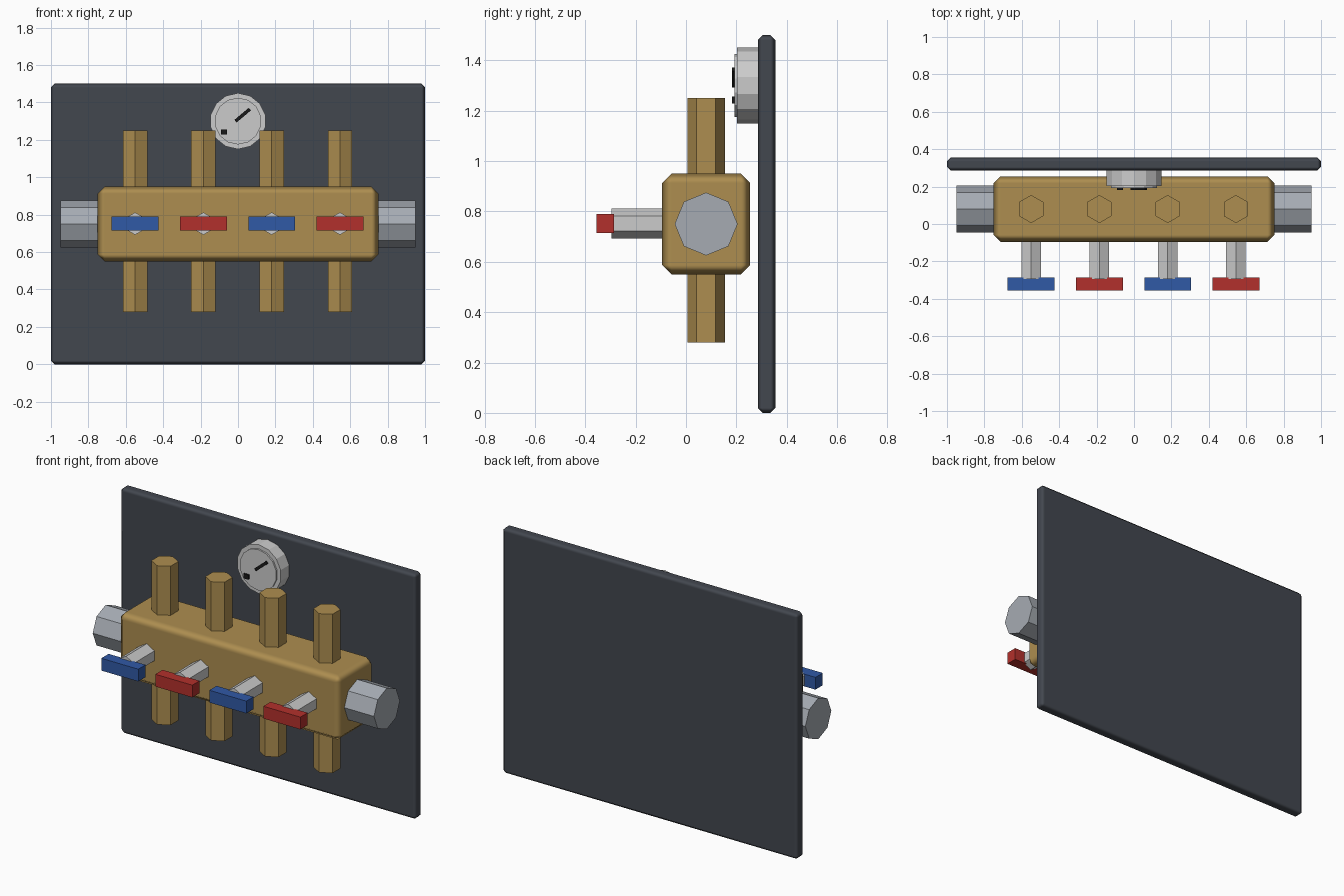
import bpy, math
from math import radians, pi

if "Cube" in bpy.data.objects:
    bpy.data.objects.remove(bpy.data.objects["Cube"])


def material(name, rgb):
    m = bpy.data.materials.new(name)
    m.diffuse_color = (*rgb, 1)
    m.use_nodes = True
    m.node_tree.nodes["Principled BSDF"].inputs["Base Color"].default_value = m.diffuse_color
    return m


BRASS = material("brass", (0.42, 0.27, 0.08))
PANEL = material("dark_panel", (0.055, 0.063, 0.078))
STEEL = material("steel", (0.38, 0.41, 0.45))
PALE = material("pale_metal", (0.66, 0.66, 0.68))
RED = material("red", (0.45, 0.03, 0.025))
BLUE = material("blue", (0.03, 0.1, 0.38))
BLACK = material("black", (0.01, 0.01, 0.01))


def box(name, lo, hi, mat, bevel=0, tilt=0):
    mid = [(a + b) / 2 for a, b in zip(lo, hi)]
    bpy.ops.mesh.primitive_cube_add(size=1, location=mid)
    o = bpy.context.object
    o.name = name
    o.scale = [b - a for a, b in zip(lo, hi)]
    bpy.ops.object.transform_apply(location=False, rotation=False, scale=True)
    o.rotation_euler.y = tilt
    o.data.materials.append(mat)
    if bevel:
        bpy.ops.object.shade_smooth_by_angle(angle=radians(60))
        m = o.modifiers.new("Bevel", 'BEVEL')
        m.width = bevel
        m.segments = 1
        m.harden_normals = True
    return o


def rod(name, sides, radius, start, end, axis, centre, mat):
    """Prism along an axis from start to end; centre gives the other coordinates."""
    loc = list(centre)
    loc["xyz".index(axis)] = (start + end) / 2
    rot = {'x': (0, pi / 2, 0), 'y': (pi / 2, 0, 0), 'z': (0, 0, 0)}[axis]
    bpy.ops.mesh.primitive_cylinder_add(vertices=sides, radius=radius,
                                        depth=abs(end - start), location=loc, rotation=rot)
    o = bpy.context.object
    o.name = name
    o.data.materials.append(mat)
    return o


# Back panel and manifold block
box("back_panel", (-1, 0.285, 0), (1, 0.355, 1.5), PANEL, 0.02)
box("manifold_block", (-0.75, -0.095, 0.55), (0.75, 0.255, 0.95), BRASS, 0.037)

# Octagonal end fittings
for side, s in (("left", -1), ("right", 1)):
    rod(f"{side}_end_fitting", 8, 0.125, s * 0.7, s * 0.95, 'x', (0, 0.08, 0.75), STEEL)

# Four valves: upper and lower pipes, stem, handle
for i in range(4):
    x = -0.55 + 0.365 * i
    rod(f"upper_pipe_{i+1}", 6, 0.075, 0.9, 1.25, 'z', (x, 0.08, 0), BRASS)
    rod(f"lower_pipe_{i+1}", 6, 0.075, 0.28, 0.6, 'z', (x, 0.08, 0), BRASS)
    rod(f"valve_stem_{i+1}", 6, 0.06, -0.295, -0.05, 'y', (x, 0, 0.752), PALE)
    box(f"valve_handle_{i+1}", (x - 0.125, -0.355, 0.714), (x + 0.125, -0.285, 0.789),
        RED if i % 2 else BLUE)

# Pressure gauge: case, face, needle, stop mark
rod("gauge_case", 14, 0.15, 0.203, 0.29, 'y', (0, 0, 1.3), PALE)
rod("gauge_face", 14, 0.125, 0.193, 0.21, 'y', (0, 0, 1.3), PALE)
box("gauge_needle", (-0.025, 0.183, 1.323), (0.075, 0.195, 1.341), BLACK, tilt=radians(-40))
box("gauge_mark", (-0.092, 0.183, 1.228), (-0.058, 0.195, 1.256), BLACK)
